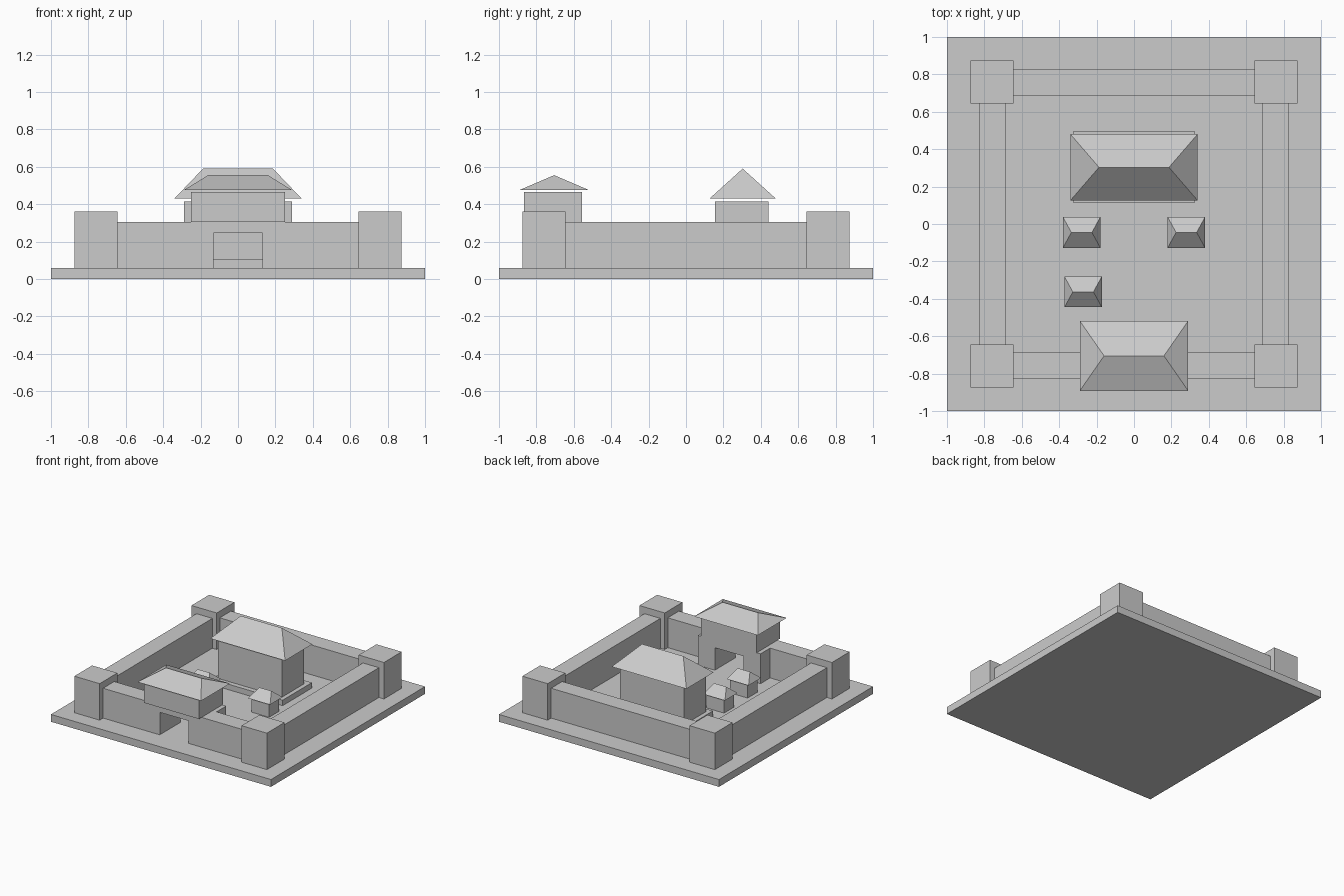
import bpy
import bmesh

if "Cube" in bpy.data.objects:
    bpy.data.objects.remove(bpy.data.objects["Cube"], do_unlink=True)

stone = bpy.data.materials.new("pale grey stone")
stone.use_nodes = True
GREY = (0.6, 0.6, 0.6, 1)
stone.diffuse_color = GREY
stone.node_tree.nodes["Principled BSDF"].inputs["Base Color"].default_value = GREY


def finish(name, bm):
    bmesh.ops.recalc_face_normals(bm, faces=bm.faces)
    mesh = bpy.data.meshes.new(name)
    bm.to_mesh(mesh)
    bm.free()
    mesh.materials.append(stone)
    obj = bpy.data.objects.new(name, mesh)
    bpy.context.collection.objects.link(obj)


def box(name, xs, ys, zs):
    bm = bmesh.new()
    bmesh.ops.create_cube(bm, size=1)
    for v in bm.verts:
        v.co = [r[0] if c < 0 else r[1] for c, r in zip(v.co, (xs, ys, zs))]
    finish(name, bm)


def hip_roof(name, cx, cy, half_x, half_y, ridge, eave, top):
    bm = bmesh.new()
    eaves = [bm.verts.new((cx + sx * half_x, cy + sy * half_y, eave))
             for sx, sy in ((-1, -1), (1, -1), (1, 1), (-1, 1))]
    left, right = [bm.verts.new((cx + s * ridge, cy, top)) for s in (-1, 1)]
    a, b, c, d = eaves
    for face in ((d, c, b, a), (a, b, right, left), (b, c, right),
                 (c, d, left, right), (d, a, left)):
        bm.faces.new(face)
    finish(name, bm)


def span(centre, half):
    return (centre - half, centre + half)


GROUND, WALL_TOP = 0.06, 0.305
box("base", (-1, 1), (-1, 1), (0, GROUND))

# Corner towers and the enclosing walls
INNER, OUTER, TOWER = 0.685, 0.83, 0.645
for sx, side in ((-1, "right"), (1, "left")):
    for sy, end in ((-1, "front"), (1, "back")):
        box(f"{end}_{side}_tower", span(sx * 0.76, 0.115), span(sy * 0.76, 0.115),
            (GROUND, 0.36))
    box(f"{side}_wall", span(sx * 0.757, 0.0725), (-TOWER, TOWER), (GROUND, WALL_TOP))
    # Front wall and gate pier on this side of the opening
    box(f"front_wall_{side}", sorted((sx * 0.285, sx * TOWER)), (-OUTER, -INNER),
        (GROUND, WALL_TOP))
    box(f"gate_pier_{side}", sorted((sx * 0.13, sx * 0.285)), (-OUTER, -0.56),
        (GROUND, WALL_TOP))
box("back_wall", (-TOWER, TOWER), (INNER, OUTER), (GROUND, WALL_TOP))

# Gatehouse
box("gate_lintel", (-0.13, 0.13), (-OUTER, -0.56), (0.245, WALL_TOP))
box("gatehouse", (-0.25, 0.25), (-0.865, -0.555), (WALL_TOP, 0.465))
hip_roof("gatehouse_roof", 0, -0.705, 0.29, 0.187, 0.16, 0.475, 0.555)

# Main hall on its platform
box("hall_platform", (-0.325, 0.325), (0.115, 0.495), (GROUND, 0.105))
box("hall", (-0.29, 0.29), (0.155, 0.44), (0.105, 0.415))
hip_roof("hall_roof", 0, 0.303, 0.34, 0.177, 0.187, 0.43, 0.59)

# Small courtyard pavilions
for i, (x, y) in enumerate(((-0.28, -0.045), (0.28, -0.045), (-0.272, -0.363)), 1):
    box(f"pavilion_{i}", span(x, 0.08), span(y, 0.065), (GROUND, 0.165))
    hip_roof(f"pavilion_roof_{i}", x, y, 0.1, 0.082, 0.055, 0.175, 0.245)
